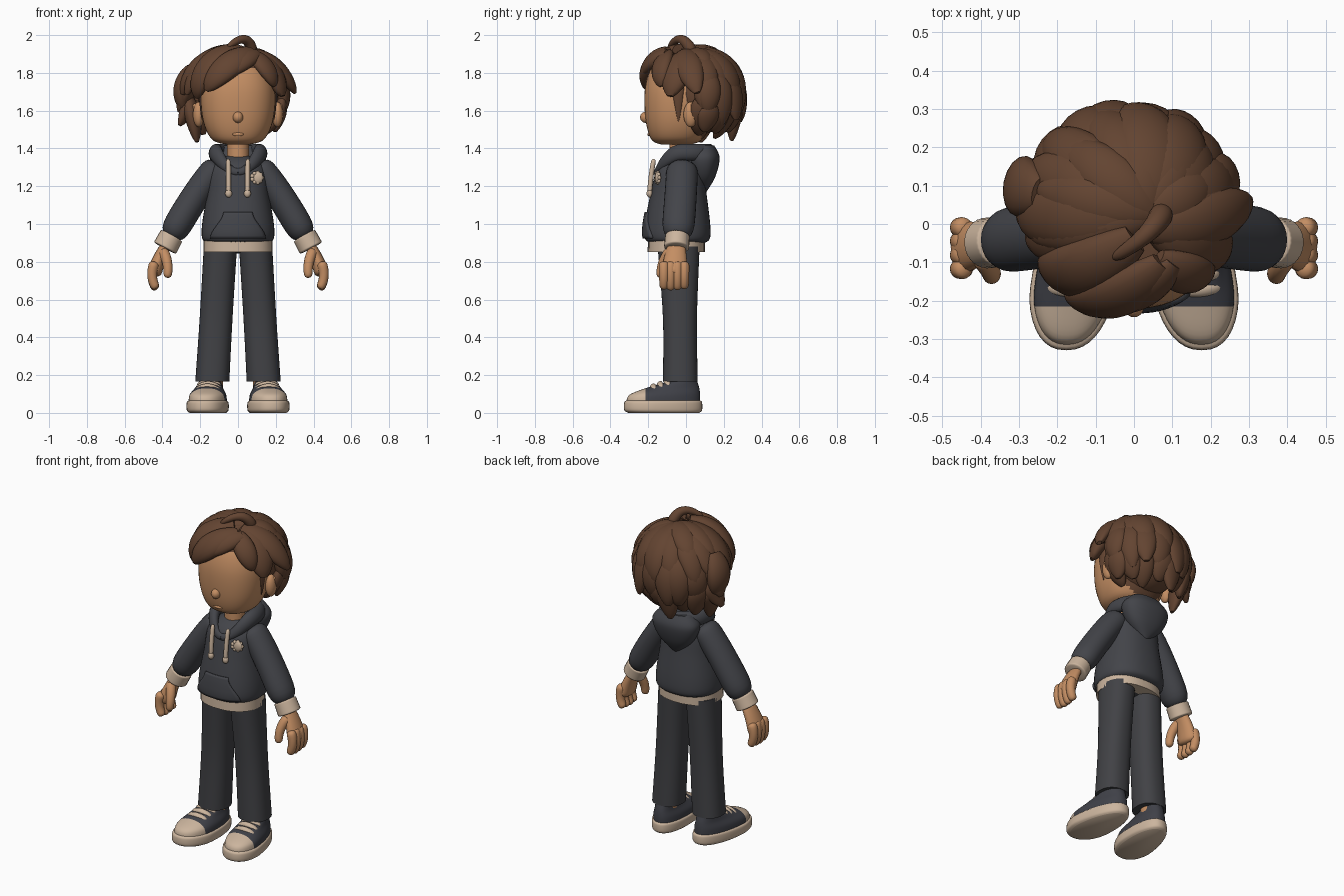
import bpy, bmesh, math, random
from mathutils import Vector, Matrix

random.seed(4)
cube = bpy.data.objects.get("Cube")
if cube:
    bpy.data.objects.remove(cube)


def material(name, *colour):
    m = bpy.data.materials.new(name)
    m.use_nodes = True
    m.diffuse_color = (*colour, 1)
    m.node_tree.nodes["Principled BSDF"].inputs["Base Color"].default_value = (*colour, 1)
    return m


HAIR = material("brown hair", .125, .058, .031)
SKIN = material("warm skin", .55, .27, .125)
HOODIE = material("charcoal fleece", .056, .058, .067)
TROUSERS = material("dark trousers", .053, .054, .06)
CREAM = material("cream trim", .6, .46, .34)
CANVAS = material("shoe canvas", .05, .052, .064)


def finish(name, bm, mats, rule=None, cut=None):
    """Turn a bmesh into a smooth shaded object, colouring faces by a rule."""
    bmesh.ops.recalc_face_normals(bm, faces=bm.faces)
    if cut:
        bmesh.ops.bisect_plane(bm, geom=bm.verts[:] + bm.edges[:] + bm.faces[:], plane_co=cut, plane_no=(0, 1, 0))
    if rule:
        for face in bm.faces:
            face.material_index = rule(face.calc_center_median())
    mesh = bpy.data.meshes.new(name)
    bm.to_mesh(mesh)
    bm.free()
    for mat in mats:
        mesh.materials.append(mat)
    mesh.shade_smooth()
    mesh.set_sharp_from_angle(angle=math.radians(50))
    obj = bpy.data.objects.new(name, mesh)
    bpy.context.scene.collection.objects.link(obj)
    return obj


def spline(rows, steps):
    """Catmull-Rom resampling of tuples of any length."""
    out = []
    last = len(rows) - 1
    for i in range(last):
        quad = rows[max(i - 1, 0)], rows[i], rows[i + 1], rows[min(i + 2, last)]
        for k in range(steps):
            t = k / steps
            out.append(tuple(b + t * (c - a + t * (2 * a - 5 * b + 4 * c - d + t * (3 * b - a - 3 * c + d))) / 2
                             for a, b, c, d in zip(*quad)))
    return out + [rows[-1]]


def loft(name, rings, mats, **kw):
    """Skin a stack of closed rings and cap both ends."""
    bm = bmesh.new()
    loops = [[bm.verts.new(p) for p in ring] for ring in rings]
    for low, high in zip(loops, loops[1:]):
        for k in range(len(low)):
            bm.faces.new((low[k - 1], low[k], high[k], high[k - 1]))
    bm.faces.new(loops[0])
    bm.faces.new(loops[-1])
    return finish(name, bm, mats, **kw)


def body(name, rows, mats, seg=40, ripple=0, warp=Vector, power=2.3, **kw):
    """Stack of superellipse sections; rows are height, half width, front y, back y."""
    rings = []
    for z, width, front, back in spline(rows, 6):
        ring = []
        for k in range(seg):
            angle = math.tau * k / seg
            grow = 1 + ripple * (-1) ** k
            c, s = (math.copysign(abs(v) ** (2 / power), v) for v in (math.cos(angle), math.sin(angle)))
            ring.append(warp(Vector((width * c * grow, (front + back + (back - front) * s * grow) / 2, z))))
        rings.append(ring)
    return loft(name, rings, mats, **kw)


def sideways(point):
    return Vector((1, 0, 0))


def sweep(name, path, mat, flat=1, out=sideways, seg=16, ripple=0):
    """Elliptical tube through (point, radius) pairs, squashed along the out direction."""
    rings = []
    for i, (p, r) in enumerate(path):
        along = (path[min(i + 1, len(path) - 1)][0] - path[max(i - 1, 0)][0]).normalized()
        normal = out(p) - along * out(p).dot(along)
        normal.normalize()
        across = along.cross(normal)
        ring = []
        for k in range(seg):
            angle, size = math.tau * k / seg, r * (1 + ripple * (-1) ** k)
            ring.append(p + size * (across * math.cos(angle) + normal * flat * math.sin(angle)))
        rings.append(ring)
    loft(name, rings, [mat])


def limb(name, start, bend, end, r0, r1, mat, blunt=10, **kw):
    """Round ended tube along a quadratic curve."""
    a, b, c = Vector(start), Vector(bend), Vector(end)
    path = []
    for i in range(21):
        t = (1 - math.cos(math.pi * i / 20)) / 2
        cap = math.sqrt(max(.02, 1 - abs(2 * t - 1) ** blunt))
        path.append((a.lerp(b, t).lerp(b.lerp(c, t), t), (r0 + (r1 - r0) * t) * cap))
    sweep(name, path, mat, **kw)


def blob(name, centre, size, mat):
    bm = bmesh.new()
    bmesh.ops.create_uvsphere(bm, u_segments=28, v_segments=18, radius=1,
                              matrix=Matrix.Translation(centre) @ Matrix.Diagonal((*size, 1)))
    finish(name, bm, [mat])


# Head, nose, lip and neck
body("head", [(1.42, .06, -.13, .02), (1.45, .14, -.185, .09), (1.56, .188, -.215, .14),
              (1.72, .194, -.217, .15), (1.84, .15, -.175, .13), (1.88, .06, -.1, .07)],
     [SKIN, HAIR], rule=lambda c: int(c.z > 1.82 or c.y > .08))
blob("nose", (0, -.212, 1.565), (.027, .031, .03), SKIN)
blob("lower_lip", (0, -.194, 1.475), (.03, .01, .01), SKIN)
limb("neck", (0, -.03, 1.28), (0, -.03, 1.4), (0, -.03, 1.5), .06, .056, SKIN)

# Hoodie torso, ribbed hem and hood
TORSO = [(.9, .165, -.19, .1), (.925, .19, -.218, .127), (1, .19, -.218, .128),
         (1.15, .166, -.19, .11), (1.3, .145, -.15, .09), (1.36, .06, -.08, .05)]
body("hoodie_torso", TORSO, [HOODIE])
body("hoodie_hem", [(.853, .183, -.203, .1), (.922, .181, -.2, .1)], [CREAM], seg=120, ripple=.004)
body("hood_drape", [(1.165, .015, .07, .105), (1.25, .11, .03, .155), (1.35, .148, .01, .178),
                    (1.415, .1, .04, .15)], [HOODIE])
rim = []
for i in range(41):
    turn = math.pi * (i / 20 - 1)
    dip = max(0, -math.cos(turn)) ** 2
    rim.append((Vector((.12 * math.sin(turn), .14 * math.cos(turn) - .015, 1.38 - .105 * dip)), .046 - .026 * dip))
sweep("hood_rim", rim, HOODIE, .75, lambda p: Vector((p.x, p.y + .03, .04)))


def front_y(x, z):
    """Front surface of the torso."""
    _, width, front, back = min(spline(TORSO, 24), key=lambda row: abs(row[0] - z))
    depth = (1 - abs(x / width) ** 2.3) ** (1 / 2.3)
    return (front + back - (back - front) * depth) / 2


# Front pocket as a thick curved panel with slanted sides
bm = bmesh.new()
panel = []
for row in range(11):
    t = row / 10
    width, z = .142 - .067 * t * t * (3 - 2 * t), .925 + .137 * t
    panel.append([bm.verts.new((x, front_y(x, z) - .003, z)) for x in (width * (i / 8 - 1) for i in range(17))])
for low, high in zip(panel, panel[1:]):
    for i in range(16):
        bm.faces.new((low[i], low[i + 1], high[i + 1], high[i]))
pocket = finish("front_pocket", bm, [HOODIE])
solid = pocket.modifiers.new("thickness", "SOLIDIFY")
solid.thickness, solid.offset = .018, 0

# Round badge with scalloped edge
badge = Vector((.1, front_y(.1, 1.245) - .004, 1.245))
blob("badge_centre", badge, (.033, .014, .033), CREAM)
for i in range(9):
    spot = Matrix.Rotation(math.tau * i / 9, 3, "Y") @ Vector((.026, 0, 0))
    spot.y = spot.x / 3
    blob(f"badge_petal_{i}", badge + spot, (.011, .01, .011), CREAM)

# Paired parts
for s, side in ((1, "left"), (-1, "right")):
    def pair(name, *points, r, mat, **kw):
        limb(f"{side}_{name}", *[(s * x, y, z) for x, y, z in points], *r, mat, **kw)

    # Drawstring with a knotted end
    string_y = front_y(.05, 1.16) - .01
    pair("drawstring", (.05, string_y, 1.16), (.05, -.188, 1.25), (.052, -.17, 1.345), r=(.013, .013), mat=CREAM)
    blob(f"{side}_string_knot", (s * .05, string_y, 1.162), (.018, .016, .022), CREAM)

    # Sleeve, ribbed cuff and hand
    pair("sleeve", (.1, -.02, 1.31), (.195, -.022, 1.215), (.362, -.046, .92), r=(.083, .087), mat=HOODIE,
         flat=.88, seg=28)
    pair("cuff", (.35, -.045, .94), (.368, -.048, .908), (.388, -.05, .87), r=(.064, .066), mat=CREAM,
         seg=60, ripple=.01, blunt=24)
    pair("palm", (.375, -.05, .895), (.42, -.055, .83), (.447, -.062, .725), r=(.046, .074), mat=SKIN, flat=.56)
    for i in range(4):
        y, drop = i * .036 - .117, .006 * abs(i - 1.3)
        pair(f"finger_{i}", (.44, y, .8), (.472, y, .72), (.432, y, .65 + drop), r=(.028, .023), mat=SKIN)
    pair("thumb", (.4, -.08, .86), (.362, -.135, .8), (.374, -.135, .715), r=(.03, .022), mat=SKIN)

    # Ear with an outer rim, and sideburn
    blob(f"{side}_ear", (s * .208, .025, 1.58), (.03, .038, .067), SKIN)
    pair("ear_rim", (.2, -.005, 1.6), (.256, .09, 1.68), (.212, .02, 1.52), r=(.012, .012), mat=SKIN)
    pair("sideburn", (.182, -.045, 1.76), (.205, -.04, 1.65), (.188, -.04, 1.54), r=(.042, .004), mat=HAIR, flat=.4)

    # Trouser leg and ankle
    def splay(p):
        return Vector((p.x + s * (.146 - .06 * p.z), p.y, p.z))
    body(f"{side}_trouser_leg", [(.165, .09, -.122, .062), (.5, .087, -.122, .058), (.88, .088, -.15, .072)],
         [TROUSERS], warp=splay)
    pair("ankle", (.14, -.02, .12), (.14, -.02, .17), (.137, -.02, .22), r=(.06, .06), mat=SKIN)

    # Shoe: sole, canvas upper with a rubber toe, and laces
    def footprint(p):
        heel = min(max((p.y + .2) / .28, 0), 1)
        return Vector((s * (.144 - .1 * p.y) + p.x * (1 - .22 * heel), p.y, p.z))
    body(f"{side}_sole", [(0, .1, -.305, .07), (.015, .113, -.327, .085), (.055, .113, -.327, .085),
                          (.066, .1, -.315, .075)], [CREAM], warp=footprint)
    body(f"{side}_shoe_upper", [(.05, .104, -.316, .075), (.095, .1, -.3, .075), (.132, .08, -.21, .07),
                                (.165, .068, -.1, .06)],
         [CANVAS, CREAM], warp=footprint, rule=lambda c: int(c.y < -.215), cut=(0, -.215, 0), seg=56)
    for i in range(3):
        y, z = i * .036 - .185, i * .013 + .14
        arch = [footprint(Vector(p)) for p in ((-.068, y + .02, z - .024), (0, y, z + .03), (.068, y + .02, z - .024))]
        limb(f"{side}_lace_{i}", *arch, .016, .016, CREAM, flat=.7, out=lambda p: Vector((0, -.5, 1)))

blob("hips", (0, -.035, .885), (.16, .1, .04), TROUSERS)

# Hair: skull cap, then layered locks sweeping out of the crown
SKULL, SPAN = Vector((-.015, .05, 1.685)), Vector((.237, .212, .207))
blob("hair_cap", (0, .075, 1.69), (.215, .18, .215), HAIR)


def heading(azimuth, elevation):
    a, e = math.radians(azimuth), math.radians(elevation)
    return Vector((math.cos(a) * math.cos(e), math.sin(a) * math.cos(e), math.sin(e)))


CROWN = heading(-20, 76)


def lock(name, start, end, width, flick, lift):
    """Leaf shaped strand over the skull whose tip flicks away from it."""
    path = []
    for i in range(17):
        t = i / 16
        reach = 1 + lift + flick * t ** 3
        path.append((SKULL + start.slerp(end, t) * SPAN * reach, width * math.sin(math.pi * (.1 + .88 * t)) ** .55))
    sweep(name, path, HAIR, .6, lambda p: p - SKULL)


def layer(name, count, first, last, top, bottom, width, flick, lift):
    for i in range(count):
        azimuth = first + (last - first) * i / (count - 1)
        start = heading(azimuth + random.uniform(-8, 8), top) if top else CROWN
        end = heading(azimuth + random.uniform(-6, 6), bottom + random.uniform(-9, 9))
        lock(f"{name}_{i}", start, end, width * random.uniform(.9, 1.1), flick * random.uniform(.4, 1.6), lift)


layer("nape_lock", 8, 12, 168, -5, -56, .066, .3, .06)
layer("middle_lock", 8, 16, 164, 38, -28, .074, .2, .04)
layer("crown_lock", 11, -25, 205, None, 2, .084, .14, .04)
layer("top_lock", 6, 20, 200, None, 30, .066, .08, .1)

# Swept fringe and side curls: start and end headings, width, flick, lift
for name, begin, finish_at, *shape in (
        ("fringe_main", (-62, 53), (-120, 5), .075, -.05, .35),
        ("fringe_middle", (-55, 50), (-102, 20), .055, 0, .37),
        ("fringe_outer", (-80, 70), (-140, -4), .08, -.12, .24),
        ("fringe_part", (-65, 55), (-44, 10), .06, -.06, .3),
        ("left_flick", (-50, 70), (2, 2), .075, .22, .12),
        ("left_bulge", (20, 30), (16, -24), .064, .1, .1),
        ("left_curl", (20, -10), (14, -46), .062, .2, .12),
        ("right_bulge", (172, 35), (166, -22), .08, .02, .2),
        ("right_back_curl", (160, -10), (165, -48), .062, .2, .12),
        ("right_curl", (158, 0), (172, -32), .062, .38, .1)):
    lock(name, heading(*begin), heading(*finish_at), *shape)

limb("top_curl", (.075, .035, 1.9), (.06, -.02, 2.035), (-.055, -.09, 1.935), .034, .015, HAIR)
